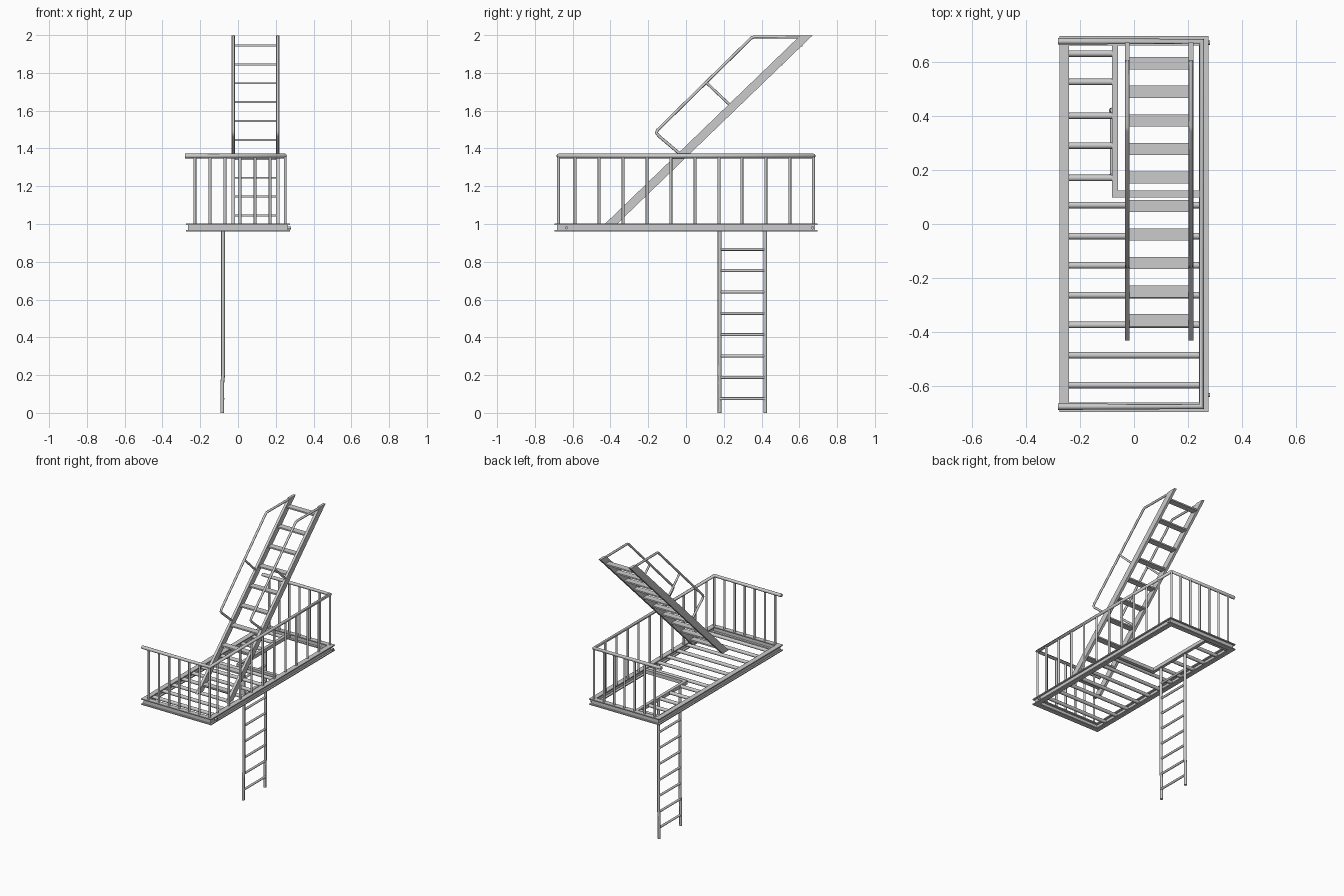
import bpy, bmesh
from mathutils import Vector

if "Cube" in bpy.data.objects:
    bpy.data.objects.remove(bpy.data.objects["Cube"])


def mesh_object(name, bm):
    bmesh.ops.recalc_face_normals(bm, faces=bm.faces)
    me = bpy.data.meshes.new(name)
    bm.to_mesh(me)
    bm.free()
    ob = bpy.data.objects.new(name, me)
    bpy.context.collection.objects.link(ob)
    return ob


def boxes(name, items):
    """Each item is (min corner, max corner)."""
    bm = bmesh.new()
    for lo, hi in items:
        lo, hi = Vector(lo), Vector(hi)
        vs = bmesh.ops.create_cube(bm, size=1)["verts"]
        bmesh.ops.scale(bm, vec=hi - lo, verts=vs)
        bmesh.ops.translate(bm, vec=(lo + hi) / 2, verts=vs)
    return mesh_object(name, bm)


def rods(name, segments, r, sides=14):
    """Straight round bars between pairs of points."""
    bm = bmesh.new()
    for a, b in segments:
        a, b = Vector(a), Vector(b)
        vs = bmesh.ops.create_cone(bm, cap_ends=True, segments=sides, radius1=r,
                                   radius2=r, depth=(b - a).length)["verts"]
        bmesh.ops.rotate(bm, matrix=Vector((0, 0, 1)).rotation_difference(b - a).to_matrix(), verts=vs)
        bmesh.ops.translate(bm, vec=(a + b) / 2, verts=vs)
    for f in bm.faces:
        f.smooth = len(f.verts) == 4
    for e in bm.edges:
        e.smooth = all(f.smooth for f in e.link_faces)
    return mesh_object(name, bm)


def pipe(name, pts, r):
    """Bent round tube along a polyline."""
    cu = bpy.data.curves.new(name, "CURVE")
    cu.dimensions = "3D"
    cu.bevel_depth, cu.bevel_resolution, cu.use_fill_caps = r, 2, True
    sp = cu.splines.new("POLY")
    sp.points.add(len(pts) - 1)
    for p, co in zip(sp.points, pts):
        p.co = (*co, 1)
    ob = bpy.data.objects.new(name, cu)
    bpy.context.collection.objects.link(ob)
    return ob


# platform edge beam: I-section swept round the rectangle (inset, z)
HX, HY = 0.275, 0.695
profile = [(0, .96), (0, .967), (.011, .967), (.011, .996), (0, .996), (0, 1.003),
           (.035, 1.003), (.035, .996), (.019, .996), (.019, .967), (.035, .967), (.035, .96)]
bm = bmesh.new()
rings = [[bm.verts.new((sx * (HX - d), sy * (HY - d), z)) for d, z in profile]
         for sx, sy in ((-1, -1), (1, -1), (1, 1), (-1, 1))]
n = len(profile)
for i in range(4):
    a, b = rings[i], rings[(i + 1) % 4]
    for j in range(n):
        k = (j + 1) % n
        bm.faces.new((a[j], a[k], b[k], b[j]))
mesh_object("platform_frame", bm)

# floor bars, shortened beside the hatch
floor_y = [.63, .525, .40, .29, .17, .07, -.045, -.153, -.263, -.373, -.485, -.595]
rods("floor_bars", [((-.258, y, .985), (-.07 if y > .1 else .258, y, .985)) for y in floor_y], .012)

# hatch edging
boxes("hatch_edge", [((-.082, .098, .974), (-.06, .676, .999)),
                     ((-.06, .098, .974), (.256, .123, .999))])

# side bolts
rods("frame_bolts", [((.255, y, .98), (.28, y, .98)) for y in (-.632, .67)], .008)

# guard rail on three sides with balusters
RX, RY, RZ = .25, .675, 1.36
pipe("guard_top_rail", [(-.28, -RY, RZ), (RX, -RY, RZ), (RX, RY, RZ), (-.28, RY, RZ)], .012)
posts = [(-.228 + .0796 * i, s * RY) for i in range(6) for s in (-1, 1)]
posts += [(RX, y) for y in (-RY, -.587, -.46, -.333, -.206, -.08, .048, .175, .296, .423, .55, RY)]
rods("guard_balusters", [((x, y, .998), (x, y, RZ)) for x, y in posts], .0075)

# lower ladder
for side, y in (("near", .178), ("far", .42)):
    pipe("ladder_rail_" + side, [(-.083, y, 0), (-.083, y, .16), (-.079, y, .2), (-.079, y, .99)], .010)
rods("ladder_rungs", [((-.08, .178, .075 + .113 * i), (-.08, .42, .075 + .113 * i)) for i in range(8)], .008)

# upper stair: stringers
outline = [(-.43, 1.0), (-.365, 1.0), (.67, 1.998), (.605, 1.998)]
for side, x in (("left", -.025), ("right", .21)):
    bm = bmesh.new()
    f = bm.faces.new([bm.verts.new((x - .009, y, z)) for y, z in outline])
    ext = bmesh.ops.extrude_face_region(bm, geom=[f])["geom"]
    bmesh.ops.translate(bm, vec=(.018, 0, 0), verts=[v for v in ext if isinstance(v, bmesh.types.BMVert)])
    mesh_object("stair_stringer_" + side, bm)
    # hand rail with rounded lower bend, and middle strut
    pipe("stair_handrail_" + side,
         [(x, -.025, 1.365), (x, -.145, 1.467), (x, -.157, 1.483), (x, -.15, 1.498),
          (x, .345, 1.984), (x, .36, 1.991), (x, .625, 1.989)], .008)
    rods("stair_rail_strut_" + side, [((x, .106, 1.75), (x, .238, 1.625))], .007)

# stair treads
boxes("stair_treads", [((-.017, -.378 + .1055 * i, 1.04 + .1 * i), (.202, -.333 + .1055 * i, 1.05 + .1 * i))
                       for i in range(10)])
